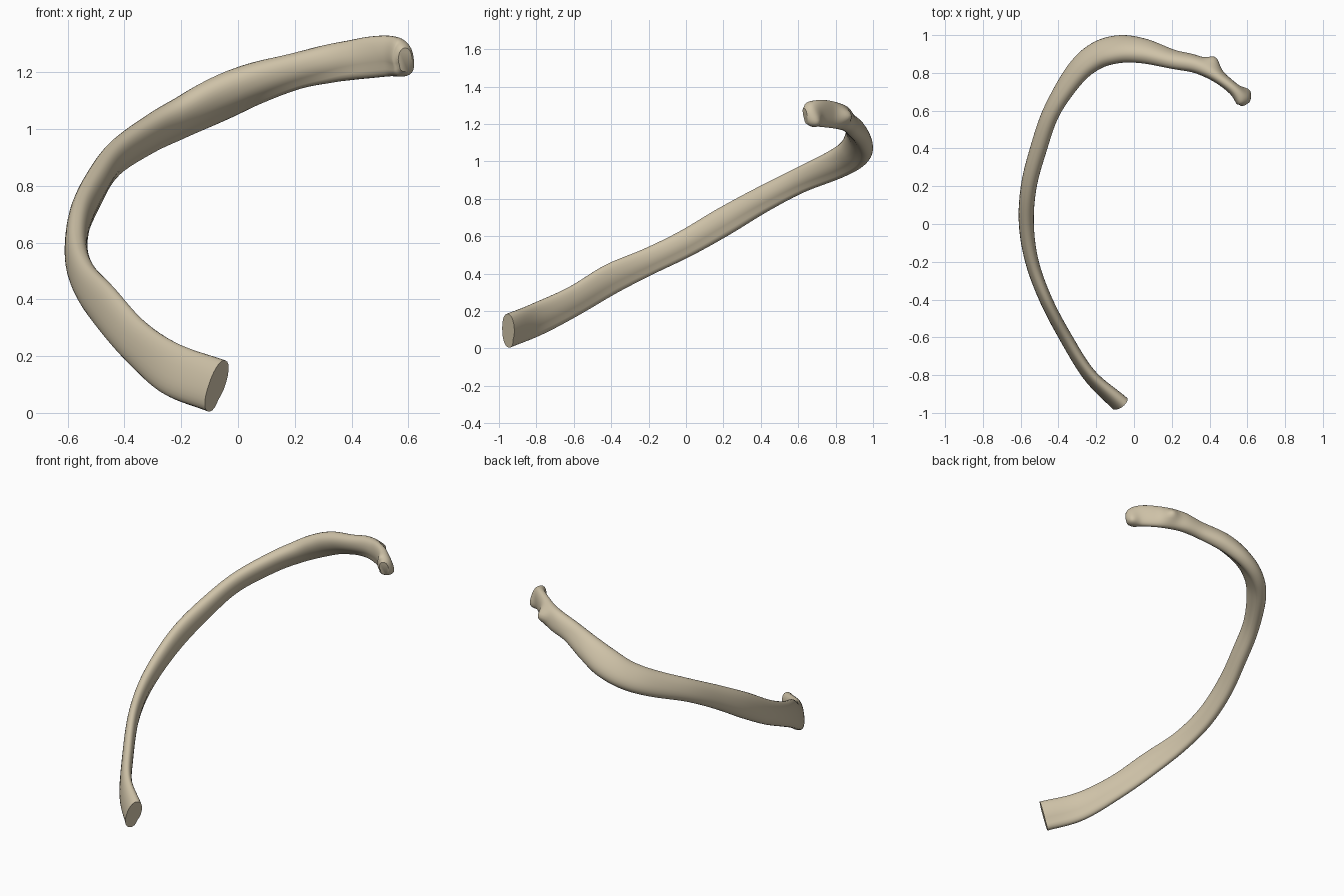
import bpy
import bmesh
import math
from mathutils import Vector

default_cube = bpy.data.objects.get("Cube")
if default_cube:
    bpy.data.objects.remove(default_cube, do_unlink=True)

SIDES = 28
STEPS = 7

# Stations from the cut front end to the head:
# x, y, z, half thickness, half height, inward lean in degrees
STATIONS = [
    (-.075, -.95, .095, .043, .095, 12),
    (-.235, -.8, .155, .034, .092, 8),
    (-.362, -.6, .253, .033, .082, 5),
    (-.467, -.4, .372, .033, .083, 4),
    (-.54, -.2, .465, .035, .073, 4),
    (-.57, 0, .562, .039, .073, 5),
    (-.557, .2, .677, .041, .076, 6),
    (-.505, .4, .792, .043, .07, 10),
    (-.434, .6, .895, .042, .068, 18),
    (-.31, .795, .982, .048, .08, 30),
    (-.2, .89, 1.04, .053, .087, 38),
    (-.08, .925, 1.1, .055, .09, 40),
    (.05, .915, 1.157, .054, .079, 36),
    (.2, .873, 1.203, .045, .066, 25),
    (.32, .848, 1.23, .045, .068, 12),
    (.4, .81, 1.243, .04, .07, 5),
    (.47, .762, 1.253, .033, .073, 3),
    (.535, .708, 1.257, .033, .071, 0),
    (.575, .665, 1.247, .042, .06, 0),
    (.588, .638, 1.243, .026, .04, 0),
]


def make_material(name, colour):
    material = bpy.data.materials.new(name)
    material.use_nodes = True
    material.diffuse_color = colour
    shader = material.node_tree.nodes["Principled BSDF"]
    shader.inputs["Base Color"].default_value = colour
    shader.inputs["Roughness"].default_value = 0.7
    return material


def spline(points, steps):
    """Smooth interpolation through every station, all values together."""
    rows = [Vector(p) for p in points]
    rows = [2 * rows[0] - rows[1]] + rows + [2 * rows[-1] - rows[-2]]
    result = []
    for a, b, c, d in zip(rows, rows[1:], rows[2:], rows[3:]):
        for i in range(steps):
            t = i / steps
            result.append(b + (c - a) * (t / 2)
                          + (2 * a - 5 * b + 4 * c - d) * (t * t / 2)
                          + (3 * b - a - 3 * c + d) * (t ** 3 / 2))
    result.append(rows[-2])
    return result


def section(row, tangent):
    """Flattened oval across the shaft, with a shallow groove low inside."""
    centre = Vector(row[:3])
    thick, height, lean = row[3], row[4], math.radians(row[5])
    up = Vector((0, 0, 1))
    up = (up - tangent * up.dot(tangent)).normalized()
    inward = tangent.cross(up)
    tall = up * math.cos(lean) + inward * math.sin(lean)
    wide = inward * math.cos(lean) - up * math.sin(lean)
    ring = []
    for i in range(SIDES):
        angle = math.tau * i / SIDES
        c, s = math.cos(angle), math.sin(angle)
        u = math.copysign(abs(c) ** 0.9, c)
        v = math.copysign(abs(s) ** 0.9, s)
        if u > 0:
            u -= 0.15 * math.exp(-((v + 0.45) / 0.25) ** 2)
        ring.append(centre + wide * (u * thick) + tall * (v * height))
    return ring


def raise_bump(bm, centre, radius, push):
    """Pull nearby surface outwards into a rounded knob."""
    for vert in bm.verts:
        distance = (vert.co - Vector(centre)).length / radius
        vert.co += Vector(push) * math.exp(-distance ** 2)


# Bone shaft, neck and head as one lofted surface
bm = bmesh.new()
rows = spline(STATIONS, STEPS)
rings = []
for i, row in enumerate(rows):
    before, after = rows[max(i - 1, 0)], rows[min(i + 1, len(rows) - 1)]
    tangent = (Vector(after[:3]) - Vector(before[:3])).normalized()
    rings.append([bm.verts.new(p) for p in section(row, tangent)])
for first, second in zip(rings, rings[1:]):
    for i in range(SIDES):
        j = (i + 1) % SIDES
        bm.faces.new((first[i], first[j], second[j], second[i]))
bm.faces.new(rings[0])
bm.faces.new(rings[-1])

# Tubercle on the outer back, and the two lobes of the head
raise_bump(bm, (.425, .86, 1.245), .045, (.018, .04, 0))
raise_bump(bm, (.6, .7, 1.22), .04, (.012, .012, -.014))
raise_bump(bm, (.56, .65, 1.3), .04, (0, -.008, .008))

bmesh.ops.recalc_face_normals(bm, faces=bm.faces)
mesh = bpy.data.meshes.new("rib_bone")
bm.to_mesh(mesh)
bm.free()
rib = bpy.data.objects.new("rib_bone", mesh)
bpy.context.collection.objects.link(rib)
mesh.materials.append(make_material("bone_beige", (.62, .54, .39, 1)))

# Smooth shading with a crisp edge round the cut end
bpy.ops.object.select_all(action="DESELECT")
rib.select_set(True)
bpy.context.view_layer.objects.active = rib
bpy.ops.object.shade_smooth_by_angle(angle=math.radians(45))
